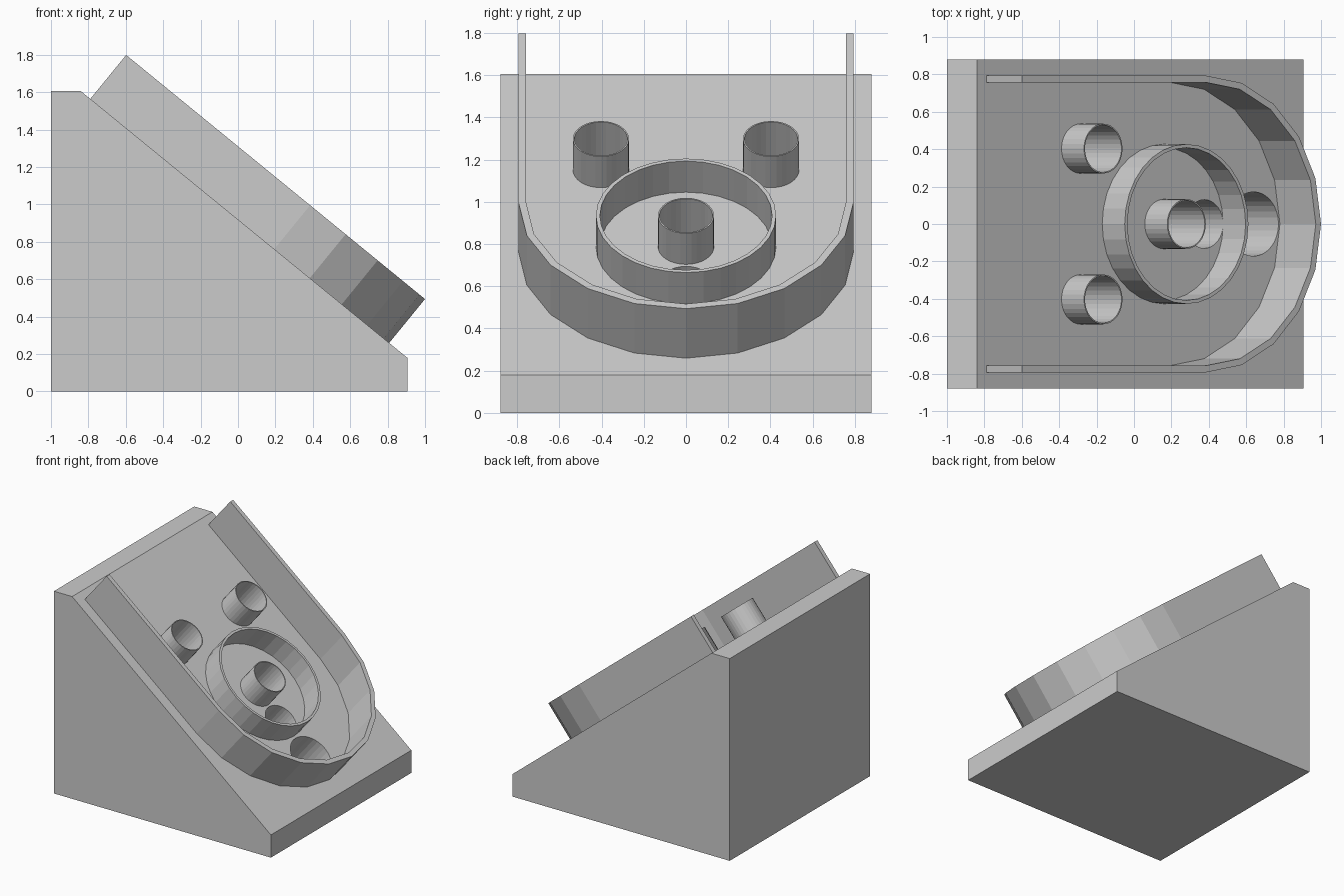
import bpy, bmesh, math
from mathutils import Matrix, Vector

if "Cube" in bpy.data.objects:
    bpy.data.objects.remove(bpy.data.objects["Cube"])

# Slope frame: local x runs down the slope, y across, z out of the surface
TOP, LOW = Vector((-0.84, 0, 1.605)), Vector((0.905, 0, 0.18))
ANGLE = math.atan2(TOP.z - LOW.z, LOW.x - TOP.x)
SLOPE = Matrix.Translation(TOP) @ Matrix.Rotation(ANGLE, 4, 'Y')


def finish(name, bm, matrix=Matrix()):
    bmesh.ops.recalc_face_normals(bm, faces=bm.faces)
    bm.transform(matrix)
    mesh = bpy.data.meshes.new(name)
    bm.to_mesh(mesh)
    bm.free()
    ob = bpy.data.objects.new(name, mesh)
    bpy.context.collection.objects.link(ob)
    return ob


def prism(name, points, offset, matrix=Matrix()):
    bm = bmesh.new()
    face = bm.faces.new([bm.verts.new(p) for p in points])
    new = bmesh.ops.extrude_face_region(bm, geom=[face])['geom']
    bmesh.ops.translate(bm, vec=offset, verts=[v for v in new if isinstance(v, bmesh.types.BMVert)])
    return finish(name, bm, matrix)


def wall(name, outer, inner, height, closed):
    """Standing wall on the slope between two matching outlines."""
    bm = bmesh.new()
    rings = [[bm.verts.new((x, y, z)) for x, y in line]
             for line, z in ((outer, 0), (outer, height), (inner, height), (inner, 0))]
    n = len(outer)
    for i in range(n if closed else n - 1):
        j = (i + 1) % n
        for k in range(4):
            a, b = rings[k], rings[(k + 1) % 4]
            bm.faces.new((a[i], a[j], b[j], b[i]))
    if not closed:
        for i in (0, n - 1):
            bm.faces.new([r[i] for r in rings])
    return finish(name, bm, SLOPE)


def circle(u, y, r, n=32):
    return [(u + r * math.cos(2 * math.pi * i / n), y + r * math.sin(2 * math.pi * i / n))
            for i in range(n)]


def u_line(r, start=0.065, center=1.335):
    arc = [(center + r * math.sin(math.pi * i / 10), -r * math.cos(math.pi * i / 10))
           for i in range(11)]
    return [(start, -r)] + arc + [(start, r)]


# Wedge body
profile = [(-1, 0), (LOW.x, 0), (LOW.x, LOW.z), (TOP.x, TOP.z), (-1, TOP.z)]
body = prism("wedge_body", [(x, -0.88, z) for x, z in profile], (0, 1.76, 0))

# U-shaped rail and round collar
wall("u_rail", u_line(0.793), u_line(0.757), 0.303, False)
wall("collar", circle(1.292, 0, 0.427), circle(1.292, 0, 0.408), 0.19, True)

# Three short tubes
tubes = [("center_tube", 1.292, 0), ("left_tube", 0.717, -0.403), ("right_tube", 0.717, 0.403)]
for name, u, y in tubes:
    wall(name, circle(u, y, 0.133), circle(u, y, 0.126), 0.19, True)

# Blind holes in the slope: one under each tube, two plain ones
bores = [(u, y, 0.126) for _, u, y in tubes] + [(1.57, 0, 0.13), (1.91, 0, 0.172)]
for i, (u, y, r) in enumerate(bores):
    cutter = prism(f"bore_cutter_{i}", [(a, b, -0.3) for a, b in circle(u, y, r)],
                   (0, 0, 0.4), SLOPE)
    cutter.hide_render = True
    cutter.hide_set(True)
    mod = body.modifiers.new(f"bore_{i}", 'BOOLEAN')
    mod.operation, mod.solver, mod.object = 'DIFFERENCE', 'EXACT', cutter
